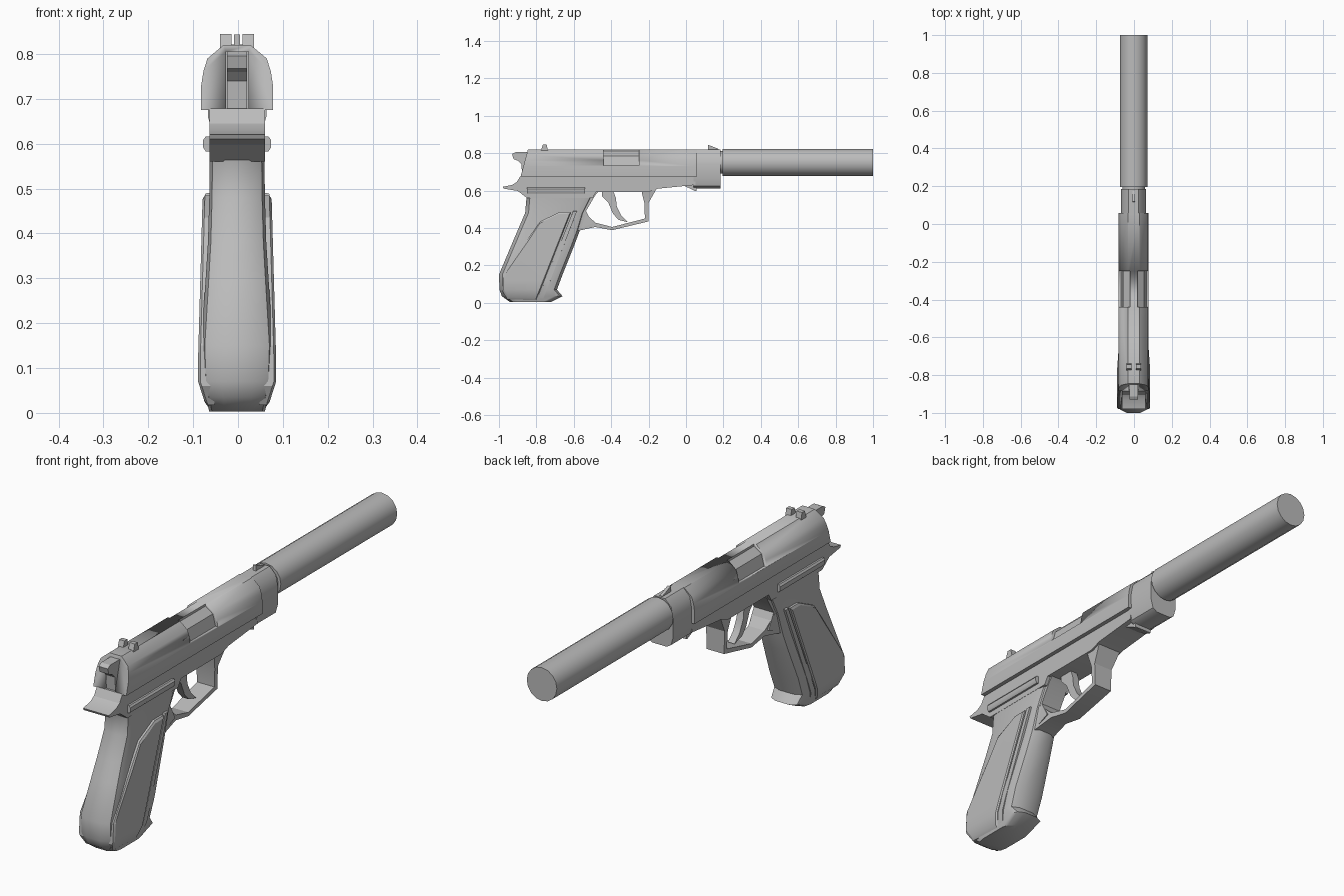
import bpy, bmesh, math
from mathutils import Vector

cube = bpy.data.objects.get("Cube")
if cube:
    bpy.data.objects.remove(cube, do_unlink=True)

CX = -0.002
steel = bpy.data.materials.new("grey steel")
steel.use_nodes = True
COLOUR = (0.5, 0.5, 0.5, 1)
steel.diffuse_color = COLOUR
steel.node_tree.nodes["Principled BSDF"].inputs["Base Color"].default_value = COLOUR


def finish(name, bm, angle=35):
    bmesh.ops.recalc_face_normals(bm, faces=bm.faces)
    mesh = bpy.data.meshes.new(name)
    bm.to_mesh(mesh)
    bm.free()
    mesh.materials.append(steel)
    ob = bpy.data.objects.new(name, mesh)
    ob.location.x = CX
    bpy.context.collection.objects.link(ob)
    bpy.ops.object.select_all(action='DESELECT')
    ob.select_set(True)
    bpy.context.view_layer.objects.active = ob
    bpy.ops.object.shade_smooth_by_angle(angle=math.radians(angle))
    return ob


def loft(bm, rings):
    """Skin a list of closed rings and cap both ends."""
    loops = [[bm.verts.new(p) for p in r] for r in rings]
    for a, b in zip(loops, loops[1:]):
        for i in range(len(a)):
            j = (i + 1) % len(a)
            bm.faces.new((a[i], a[j], b[j], b[i]))
    bm.faces.new(loops[0])
    bm.faces.new(loops[-1])


def side_plate(name, profile, x0, x1):
    """Side profile (y, z) extruded across x."""
    bm = bmesh.new()
    loft(bm, [[(x, y, z) for y, z in profile] for x in (x0, x1)])
    return finish(name, bm, 25)


def along(name, half, y0, y1, shear=0.0, mirror=True):
    """Cross-section (x, z) run along y; the rear end may lean."""
    ring = half + [(-x, z) for x, z in reversed(half)] if mirror else half
    bm = bmesh.new()
    loft(bm, [[(x, y0 + shear * (z - 0.82), z) for x, z in ring],
              [(x, y1, z) for x, z in ring]])
    return finish(name, bm)


def cut(target, cutter):
    mod = target.modifiers.new("cut", 'BOOLEAN')
    mod.operation = 'DIFFERENCE'
    mod.solver = 'EXACT'
    mod.object = cutter
    cutter.hide_render = True
    cutter.hide_set(True)
    cutter.display_type = 'WIRE'


# Slide with hammer slot and side ports
slide = along("slide", [(0.08, 0.675), (0.08, 0.73), (0.075, 0.762), (0.066, 0.79),
                        (0.03, 0.82)], -0.845, 0.058, shear=0.27)
cut(slide, side_plate("hammer_slot_cutter",
                      [(-0.95, 0.66), (-0.82, 0.66), (-0.82, 0.806), (-0.95, 0.806)],
                      -0.025, 0.025))
for side, s in (("left", 1), ("right", -1)):
    section = [(0.02, 0.81), (0.055, 0.785), (0.068, 0.735), (0.1, 0.735),
               (0.1, 0.85), (0.02, 0.85)]
    cut(slide, along(side + "_port_cutter", [(s * x, z) for x, z in section],
                     -0.44, -0.25, mirror=False))

# Narrower nose in front of the slide
along("slide_nose", [(0.035, 0.612), (0.055, 0.625), (0.065, 0.66), (0.066, 0.74),
                     (0.056, 0.79), (0.026, 0.82)], 0.04, 0.185)


# Barrel neck and silencer
def tube(name, radius, y0, y1, sides):
    ring = [(radius * math.cos(2 * math.pi * i / sides),
             0.75 + radius * math.sin(2 * math.pi * i / sides)) for i in range(sides)]
    return along(name, ring, y0, y1, mirror=False)


tube("barrel_neck", 0.06, 0.15, 0.22, 16)
tube("silencer", 0.073, 0.195, 1.0, 16)

# Frame with rear tang
side_plate("frame", [(-0.885, 0.678), (-0.905, 0.645), (-0.93, 0.63), (-0.98, 0.62),
                     (-0.975, 0.61), (-0.9, 0.598), (-0.85, 0.56), (-0.5, 0.56),
                     (-0.48, 0.592), (-0.2, 0.592), (-0.15, 0.61), (0.05, 0.63),
                     (0.05, 0.678)], -0.062, 0.062)
side_plate("frame_front_lug", [(-0.02, 0.63), (0.05, 0.597), (0.056, 0.597),
                               (0.056, 0.68), (-0.02, 0.68)], -0.04, 0.04)

# Grip: stacked eight-sided sections (z, back, front, half width)
sections = [(0.003, -0.94, -0.725, 0.062), (0.035, -0.985, -0.66, 0.07),
            (0.07, -0.997, -0.69, 0.077), (0.15, -1.0, -0.66, 0.08),
            (0.3, -0.937, -0.6, 0.07), (0.38, -0.903, -0.57, 0.065),
            (0.48, -0.86, -0.54, 0.062), (0.56, -0.853, -0.5, 0.061),
            (0.6, -0.87, -0.48, 0.061)]
bm = bmesh.new()
rings = []
for z, back, front, w in sections:
    half = [(0.45 * w, back), (0.9 * w, back + 0.018), (w, back + 0.045),
            (w, front - 0.045), (0.88 * w, front - 0.015), (0.45 * w, front)]
    rings.append([(x, y, z) for x, y in half] + [(-x, y, z) for x, y in reversed(half)])
loft(bm, rings)
finish("grip", bm, 40)


# Grip panels that swell towards the bottom
def swell(z):
    if z > 0.12:
        return 0.087 - (z - 0.12) * 0.028
    return 0.087 if z > 0.07 else 0.087 - (0.07 - z) * 0.32


def panel(name, outline, s, drop, inset):
    centre = sum((Vector(p) for p in outline), Vector((0, 0))) / len(outline)
    bm = bmesh.new()
    inner = []
    for p in outline:
        v = Vector(p)
        inner.append(v + (centre - v).normalized() * inset)
    loft(bm, [[(0.05, p[0], p[1]) for p in outline], [(0.07, p[0], p[1]) for p in outline],
              [(0.08, p[0], p[1]) for p in inner]])
    for level in (0.07, 0.12):
        bmesh.ops.bisect_plane(bm, geom=bm.verts[:] + bm.edges[:] + bm.faces[:],
                               plane_co=(0, 0, level), plane_no=(0, 0, 1))
    for v in bm.verts:
        if v.co.x > 0.06:
            v.co.x = swell(v.co.z) - drop - (0.005 if v.co.x < 0.075 else 0)
        v.co.x *= s
    finish(name, bm, 20)


strip = [(-0.583, 0.49), (-0.603, 0.49), (-0.795, 0.015), (-0.765, 0.015)]
plate = [(-0.615, 0.485), (-0.675, 0.485), (-0.78, 0.435), (-0.84, 0.35), (-0.975, 0.15),
         (-0.98, 0.06), (-0.955, 0.018), (-0.8, 0.012)]
for side, s in (("left", 1), ("right", -1)):
    panel(side + "_grip_panel", plate, s, 0.0, 0.012)
    panel(side + "_grip_strip", strip, s, 0.005, 0.002)
    # Long raised rail above the grip
    rail = [(0.055, 0.583), (0.07, 0.583), (0.076, 0.592), (0.076, 0.608),
            (0.07, 0.616), (0.055, 0.616)]
    along(side + "_side_rail", [(s * x, z) for x, z in rail], -0.85, -0.54, mirror=False)

# Trigger guard: outer path paired with inner path
outer = [(-0.16, 0.605), (-0.2, 0.535), (-0.2, 0.435), (-0.395, 0.388), (-0.485, 0.405),
         (-0.585, 0.383)]
inner = [(-0.24, 0.605), (-0.222, 0.53), (-0.22, 0.45), (-0.395, 0.405), (-0.485, 0.428),
         (-0.55, 0.49)]
widths = [0.055, 0.045, 0.042, 0.038, 0.04, 0.05]
bm = bmesh.new()
loft(bm, [[(-w, *o), (w, *o), (w, *i), (-w, *i)] for o, i, w in zip(outer, inner, widths)])
finish("trigger_guard", bm, 25)
side_plate("guard_rear_web", [(-0.46, 0.6), (-0.485, 0.575), (-0.535, 0.49), (-0.5, 0.425),
                              (-0.59, 0.385), (-0.64, 0.5), (-0.55, 0.6)], -0.048, 0.048)

# Trigger
side_plate("trigger", [(-0.45, 0.6), (-0.45, 0.57), (-0.415, 0.535), (-0.39, 0.475),
                       (-0.36, 0.443), (-0.31, 0.43), (-0.345, 0.465), (-0.37, 0.515),
                       (-0.375, 0.56), (-0.39, 0.6)], -0.016, 0.016)

# Hammer
side_plate("hammer", [(-0.93, 0.795), (-0.912, 0.805), (-0.84, 0.805), (-0.815, 0.76),
                      (-0.815, 0.67), (-0.875, 0.67), (-0.88, 0.74), (-0.9, 0.76),
                      (-0.922, 0.768)], -0.022, 0.022)

# Sights
side_plate("front_sight", [(0.115, 0.8), (0.118, 0.843), (0.13, 0.84), (0.175, 0.822),
                           (0.175, 0.8)], -0.007, 0.007)
for side, s in (("left", 1), ("right", -1)):
    side_plate(side + "_rear_sight", [(-0.78, 0.8), (-0.765, 0.845), (-0.745, 0.845),
                                      (-0.735, 0.8)], s * 0.012, s * 0.038)
